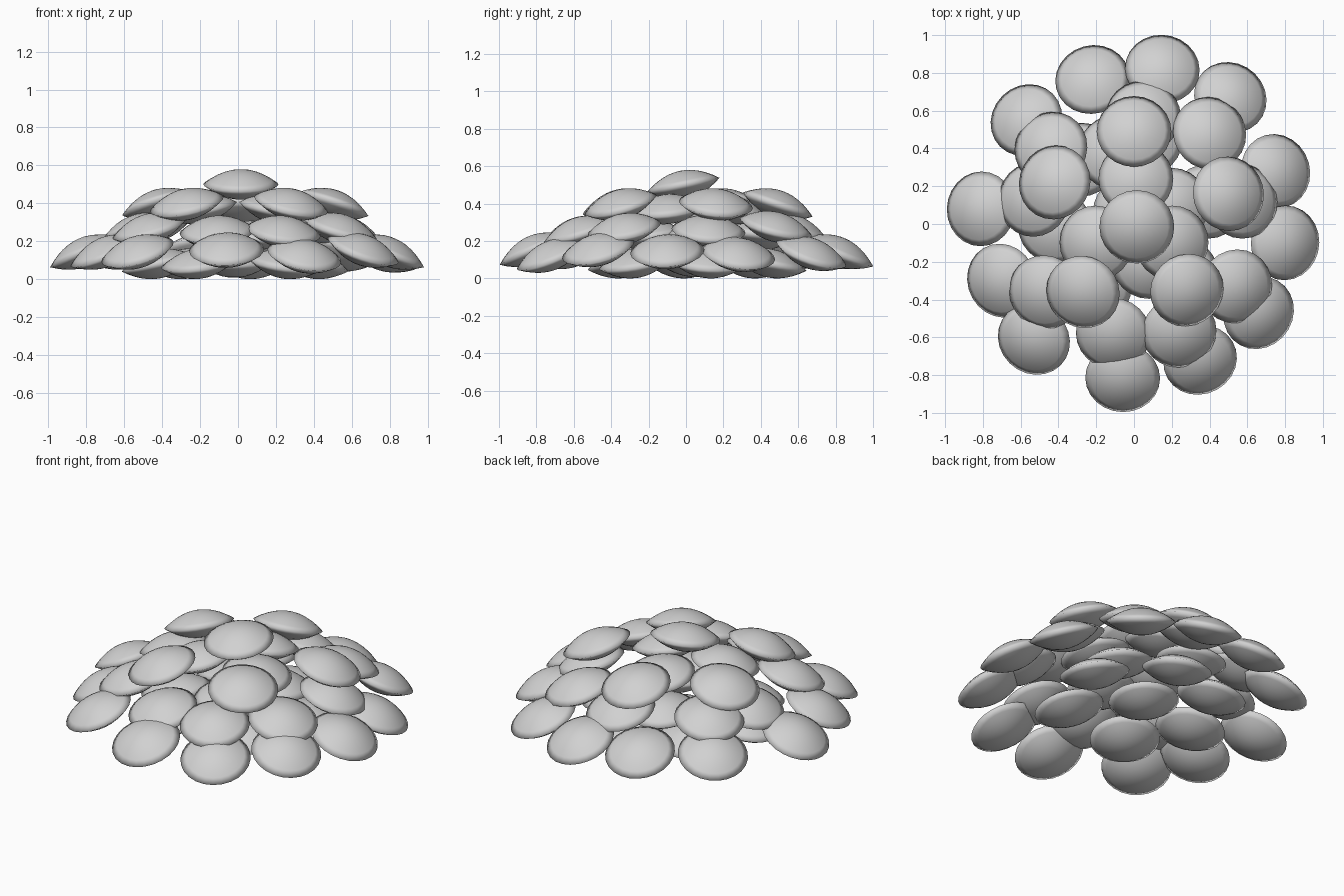
import bpy, bmesh, math
from mathutils import Matrix, Vector

if "Cube" in bpy.data.objects:
    bpy.data.objects.remove(bpy.data.objects["Cube"], do_unlink=True)

# Single pale grey material
grey = bpy.data.materials.new("pale_grey")
grey.use_nodes = True
colour = (0.64, 0.64, 0.64, 1)
grey.diffuse_color = colour
grey.node_tree.nodes["Principled BSDF"].inputs["Base Color"].default_value = colour

RADIUS, HEIGHT, SEGMENTS, STEPS = 0.198, 0.077, 24, 6


def lens_mesh():
    """Smooth lens, equally domed above and below, spun round z."""
    mesh = bpy.data.meshes.new("lens")
    bm = bmesh.new()
    profile = []
    for i in range(-STEPS, STEPS + 1):
        r = 1 - abs(i) / STEPS
        z = math.copysign(HEIGHT * (1 - r ** 2), i)
        profile.append(bm.verts.new((r * RADIUS, 0, z)))
    edges = [bm.edges.new(pair) for pair in zip(profile, profile[1:])]
    bmesh.ops.spin(bm, geom=profile + edges, cent=(0, 0, 0), axis=(0, 0, 1),
                   angle=math.tau, steps=SEGMENTS, use_duplicate=False)
    bmesh.ops.remove_doubles(bm, verts=bm.verts, dist=0.0001)
    bmesh.ops.recalc_face_normals(bm, faces=bm.faces)
    for face in bm.faces:
        face.smooth = True
    bm.to_mesh(mesh)
    bm.free()
    mesh.materials.append(grey)
    return mesh


lens = lens_mesh()


def place(name, x, y, z, tilt, facing=None):
    """Set one lens, leaning outward (or towards a given direction)."""
    out = Vector(facing or (x, y, 0)).normalized()
    axis = Vector((0, 0, 1)).cross(out)
    disc = bpy.data.objects.new(name, lens)
    disc.matrix_world = (Matrix.Translation((x, y, z))
                         @ Matrix.Rotation(math.radians(tilt), 4, axis))
    bpy.context.collection.objects.link(disc)


def ring(name, z, tilt, spots):
    """Place a ring of lenses; a third number in a spot lifts or lowers it."""
    for number, (x, y, *lift) in enumerate(spots, 1):
        place(f"{name}_{number}", x, y, z + sum(lift), tilt)


# Crown disc, leaning towards the front
front = (0, -1, 0)
place("crown_disc", 0.015, -0.015, 0.5, 11, front)

# Upper ring of five
ring("upper_disc", 0.395, 19, [
    (0, 0.49), (0.5, 0.16), (0.28, -0.35), (-0.27, -0.36), (-0.42, 0.22)])

# Inner discs beneath the crown
ring("inner_disc", 0.37, 12, [(0.01, 0.24), (0.2, -0.1), (-0.2, -0.1)])

# Middle ring of nine
ring("middle_disc", 0.265, 18, [
    (0.05, 0.57), (0.4, 0.48, 0.01), (0.57, 0.12, -0.01), (0.54, -0.33),
    (0.24, -0.57, -0.015), (-0.11, -0.58, -0.015), (-0.47, -0.36),
    (-0.53, 0.13), (-0.44, 0.4, 0.01)])

# Core discs
ring("core_disc", 0.23, 8, [(0.08, -0.2), (0.2, 0.1), (-0.1, 0.38)])

# Outer ring
ring("outer_disc", 0.143, 24, [
    (-0.22, 0.765), (0.15, 0.82), (0.51, 0.67, -0.01), (0.75, 0.28, -0.015),
    (0.8, -0.1), (0.66, -0.47, 0.01), (0.35, -0.72, -0.02),
    (-0.06, -0.815, 0.01), (-0.53, -0.61), (-0.7, -0.3), (-0.81, 0.08),
    (-0.57, 0.55)])

# Base discs resting on the ground, one in the centre and six around it
place("base_disc_centre", -0.02, 0.06, 0.085, 4, front)
ring("base_disc", 0.081, 12, [
    (-0.28, 0.34), (0.06, 0.45), (0.39, 0.12),
    (0.25, -0.27), (-0.21, -0.33), (-0.42, -0.01)])
